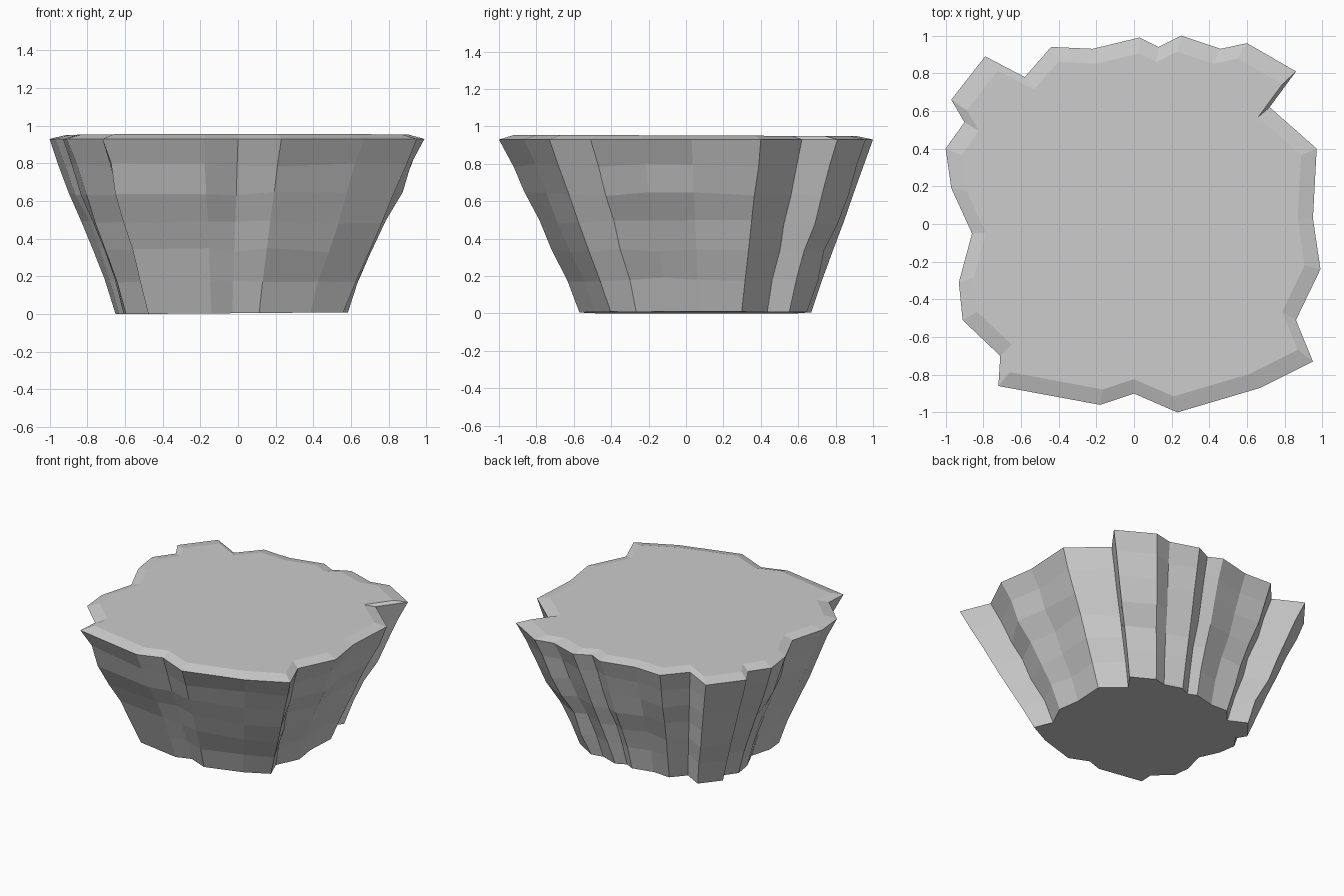
import bpy, bmesh, random

if "Cube" in bpy.data.objects:
    bpy.data.objects.remove(bpy.data.objects["Cube"])
random.seed(4)

# Rim outline of the rock seen from above, counter-clockwise
RIM = [(0.97, 0.40), (0.72, 0.62), (0.86, 0.81), (0.60, 0.96), (0.46, 0.93),
       (0.25, 1.0), (0.13, 0.94), (0.03, 0.99), (-0.22, 0.93), (-0.44, 0.94),
       (-0.58, 0.78), (-0.79, 0.89), (-0.97, 0.66), (-0.90, 0.54), (-1.0, 0.40),
       (-0.97, 0.19), (-0.86, -0.05), (-0.93, -0.31), (-0.91, -0.51),
       (-0.71, -0.70), (-0.72, -0.86), (-0.18, -0.96), (0.0, -0.90),
       (0.23, -1.0), (0.67, -0.87), (0.95, -0.73), (0.86, -0.51),
       (0.99, -0.24), (0.95, 0.03)]

# (height, blend from base outline 0 to rim outline 1)
LEVELS = [(0.005, 0.0), (0.18, 0.16), (0.34, 0.33), (0.49, 0.50),
          (0.64, 0.69), (0.79, 0.84), (0.93, 1.0)]

bm = bmesh.new()


def ring(z, scale, dx, dy, jitter):
    verts = []
    for x, y in RIM:
        k = scale + random.uniform(-jitter, jitter)
        dz = random.uniform(-jitter, jitter)
        verts.append(bm.verts.new((x * k + dx, y * k + dy, z + dz)))
    return verts


# Tapered cliff sides, roughened between base and rim
rings = []
for z, t in LEVELS:
    jitter = 0.012 if 0 < t < 1 else 0.0
    rings.append(ring(z, 0.62 + 0.38 * t, -0.03 * (1 - t), 0.05 * (1 - t), jitter))

# Base sits very slightly tilted
for v in rings[0]:
    v.co.z = 0.005 + 0.008 * v.co.x

# Chamfered edge and flat top
rings.append(ring(0.952, 0.915, 0, 0, 0))
for v in rings[-1]:
    v.co.z -= 0.004 * v.co.y

n = len(RIM)
for a, b in zip(rings, rings[1:]):
    for i in range(n):
        j = (i + 1) % n
        bm.faces.new((a[i], a[j], b[j], b[i]))
bm.faces.new(rings[-1])
bm.faces.new(rings[0][::-1])
bm.normal_update()

mesh = bpy.data.meshes.new("rock_plateau")
bm.to_mesh(mesh)
bm.free()
rock = bpy.data.objects.new("rock_plateau", mesh)
bpy.context.collection.objects.link(rock)
